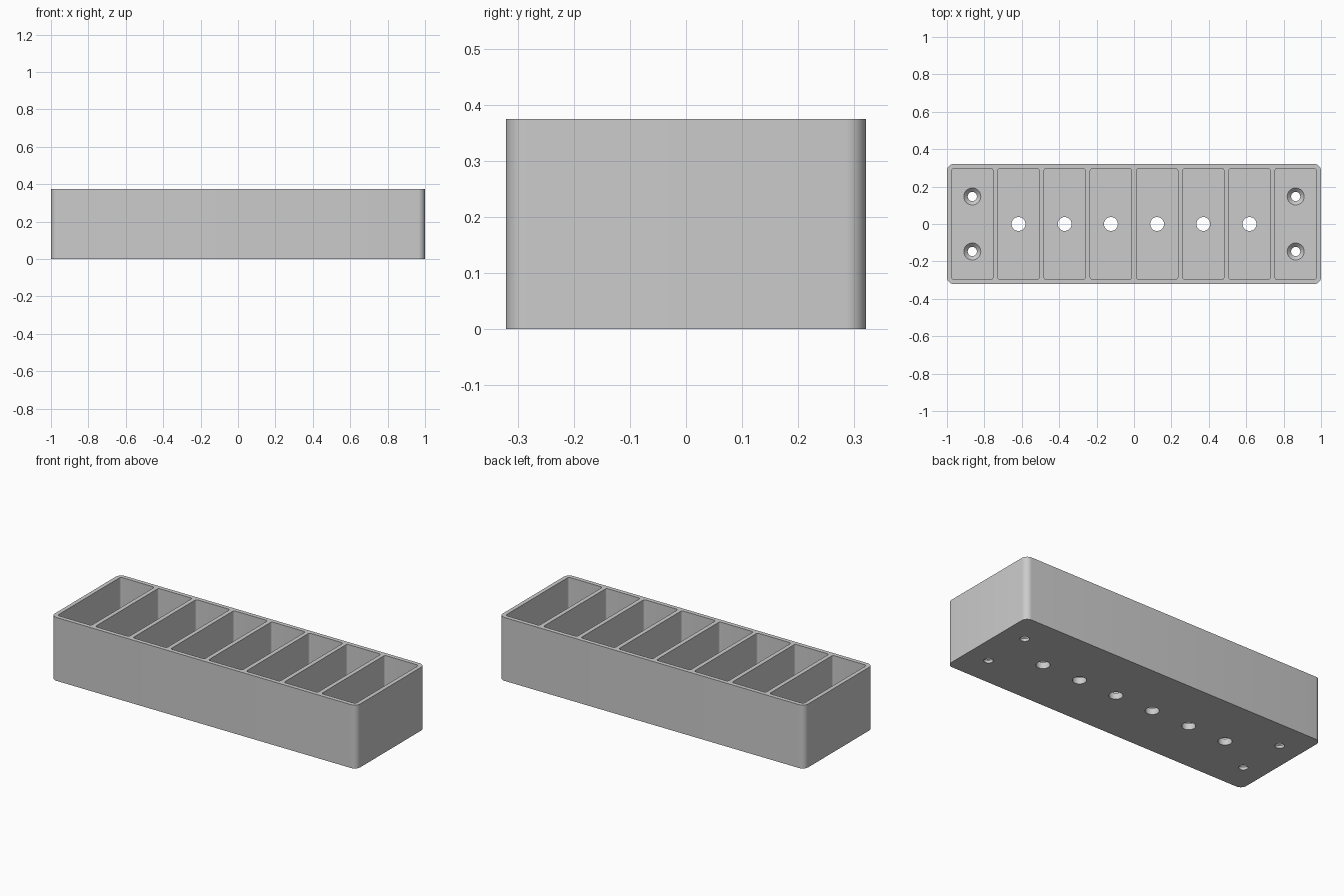
import bpy, bmesh
from math import cos, sin, pi, radians

LENGTH, DEPTH, HEIGHT = 2.0, 0.642, 0.375
FLOOR, PITCH = 0.037, 0.247
CELLS = [(i - 3.5) * PITCH for i in range(8)]

if "Cube" in bpy.data.objects:
    bpy.data.objects.remove(bpy.data.objects["Cube"], do_unlink=True)

grey = bpy.data.materials.new("plain grey")
grey.use_nodes = True
grey.diffuse_color = (0.6, 0.6, 0.6, 1)
grey.node_tree.nodes["Principled BSDF"].inputs["Base Color"].default_value = (0.6, 0.6, 0.6, 1)


def rounded_rect(cx, w, d, r, z, steps=8):
    """Outline of a rectangle with round corners at height z."""
    points = []
    for k, (sx, sy) in enumerate([(1, 1), (-1, 1), (-1, -1), (1, -1)]):
        for s in range(steps + 1):
            a = (k + s / steps) * pi / 2
            points.append((cx + sx * (w / 2 - r) + r * cos(a),
                           sy * (d / 2 - r) + r * sin(a), z))
    return points


def circle(cx, cy, r, z, n=32):
    return [(cx + r * cos(2 * pi * i / n), cy + r * sin(2 * pi * i / n), z) for i in range(n)]


def loft(bm, outlines):
    """Closed solid skinned through outlines from bottom to top."""
    rings = [[bm.verts.new(p) for p in o] for o in outlines]
    for low, high in zip(rings, rings[1:]):
        for i in range(len(low)):
            j = (i + 1) % len(low)
            bm.faces.new((low[i], low[j], high[j], high[i]))
    bm.faces.new(rings[0][::-1])
    bm.faces.new(rings[-1])


def make(name, solids):
    bm = bmesh.new()
    for outlines in solids:
        loft(bm, outlines)
    mesh = bpy.data.meshes.new(name)
    bm.to_mesh(mesh)
    bm.free()
    mesh.materials.append(grey)
    obj = bpy.data.objects.new(name, mesh)
    bpy.context.collection.objects.link(obj)
    return obj


# Outer block
tray = make("compartment_tray", [[rounded_rect(0, LENGTH, DEPTH, 0.037, z) for z in (0, HEIGHT)]])

# Eight compartments
pockets = make("pocket_cutter", [
    [rounded_rect(x, 0.222, DEPTH - 0.05, 0.0125, z) for z in (FLOOR, HEIGHT + 0.1)]
    for x in CELLS])

# Drain holes in the middle cells, countersunk screw holes in the end cells
drains = [[circle(x, 0, 0.037, z) for z in (-0.1, 0.1)] for x in CELLS[1:-1]]
screw_profile = [(0.0247, -0.1), (0.0247, FLOOR - 0.021), (0.0455, FLOOR), (0.0455, 0.1)]
screws = [[circle(x, y, r, z) for r, z in screw_profile]
          for x in (CELLS[0], CELLS[-1]) for y in (-0.147, 0.147)]
holes = make("hole_cutter", drains + screws)

bpy.ops.object.select_all(action="DESELECT")
bpy.context.view_layer.objects.active = tray
tray.select_set(True)
for cutter in (pockets, holes):
    cutter.hide_render = True
    mod = tray.modifiers.new(cutter.name, "BOOLEAN")
    mod.operation, mod.solver, mod.object = "DIFFERENCE", "EXACT", cutter
    bpy.ops.object.modifier_apply(modifier=mod.name)
    bpy.data.objects.remove(cutter, do_unlink=True)

bpy.ops.object.shade_smooth_by_angle(angle=radians(30))
